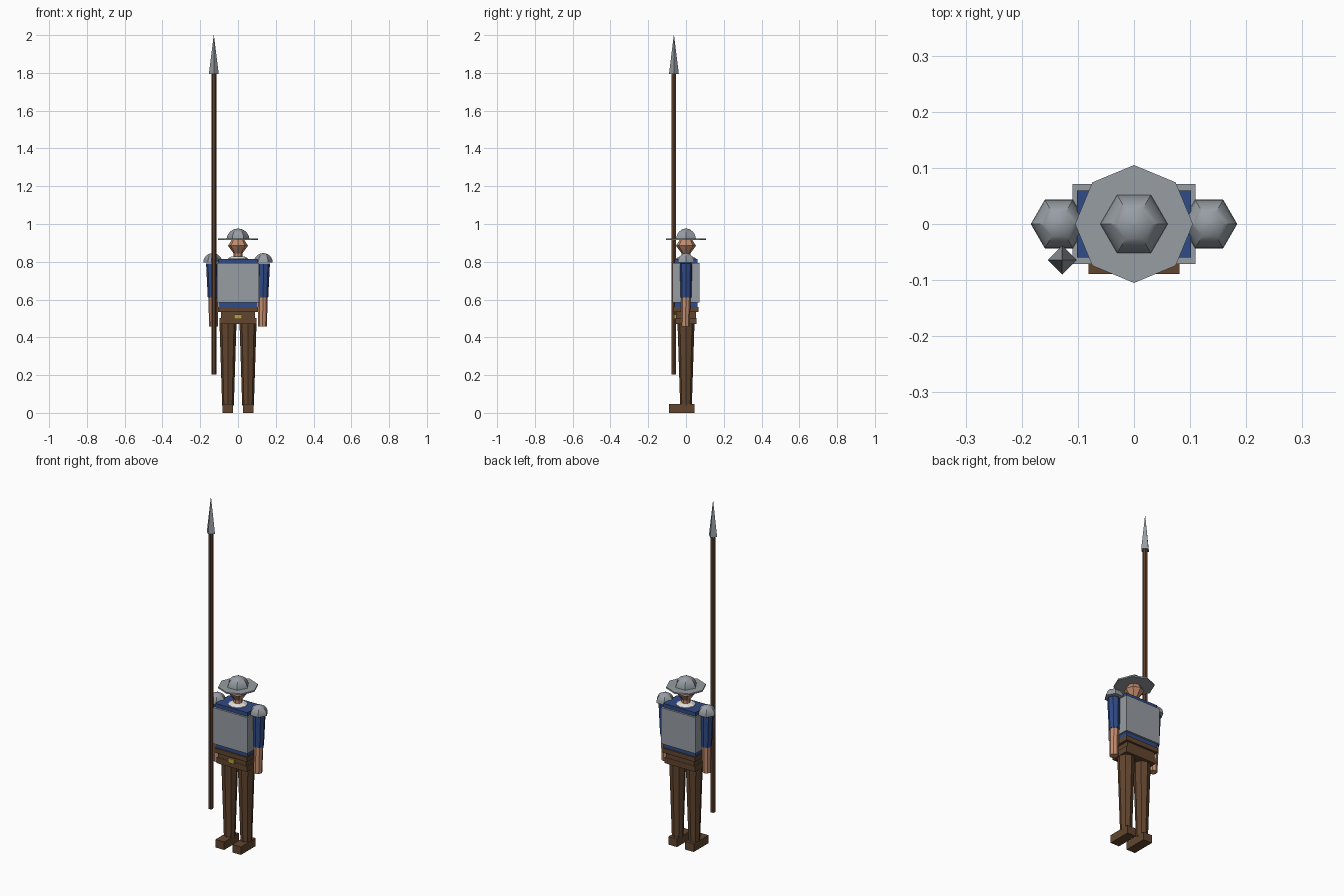
import bpy, math

cube = bpy.data.objects.get("Cube")
if cube:
    bpy.data.objects.remove(cube, do_unlink=True)


def material(name, rgb):
    m = bpy.data.materials.new(name)
    m.use_nodes = True
    m.diffuse_color = (*rgb, 1)
    m.node_tree.nodes["Principled BSDF"].inputs["Base Color"].default_value = (*rgb, 1)
    return m


steel = material("steel", (0.31, 0.34, 0.37))
blue = material("blue cloth", (0.03, 0.07, 0.24))
leather = material("brown leather", (0.12, 0.06, 0.028))
wood = material("dark wood", (0.105, 0.05, 0.024))
skin = material("skin", (0.55, 0.27, 0.16))
linen = material("white linen", (0.75, 0.74, 0.7))
gold = material("brass", (0.5, 0.34, 0.05))


def build(name, verts, faces, mat):
    mesh = bpy.data.meshes.new(name)
    mesh.from_pydata(verts, [], faces)
    mesh.materials.append(mat)
    obj = bpy.data.objects.new(name, mesh)
    bpy.context.collection.objects.link(obj)
    bpy.ops.object.select_all(action="DESELECT")
    obj.select_set(True)
    bpy.context.view_layer.objects.active = obj
    return obj


def box(name, x, y, z, mat):
    verts = [(a, b, c) for c in z for b in y for a in x]
    faces = [(0, 2, 3, 1), (4, 5, 7, 6), (0, 1, 5, 4),
             (2, 6, 7, 3), (0, 4, 6, 2), (1, 3, 7, 5)]
    return build(name, verts, faces, mat)


def lathe(name, rings, sides, mat):
    """Stack of regular rings, each (x, y, z, radius), capped at both ends."""
    verts, faces = [], []
    for x, y, z, r in rings:
        for i in range(sides):
            a = math.tau * i / sides
            verts.append((x + r * math.cos(a), y + r * math.sin(a), z))
    for k in range(len(rings) - 1):
        for i in range(sides):
            j = (i + 1) % sides
            a, b = k * sides, (k + 1) * sides
            faces.append((a + i, a + j, b + j, b + i))
    faces.append(tuple(reversed(range(sides))))
    faces.append(tuple(range(len(verts) - sides, len(verts))))
    return build(name, verts, faces, mat)


def dome(name, x, z, r, mat):
    steps = 6
    angles = [math.pi / 2 * k / steps for k in range(steps)] + [math.radians(89)]
    lathe(name, [(x, 0, z + r * math.sin(a), r * math.cos(a)) for a in angles], 6, mat)
    bpy.ops.object.shade_smooth_by_angle(angle=math.radians(30))


# Torso, breastplate, belt and hips
box("tunic", (-0.102, 0.102), (-0.06, 0.06), (0.55, 0.815), blue)
box("breastplate", (-0.11, 0.11), (-0.071, 0.071), (0.585, 0.793), steel)
box("belt", (-0.105, 0.105), (-0.066, 0.066), (0.533, 0.56), leather)
box("waist", (-0.09, 0.09), (-0.054, 0.054), (0.5, 0.54), leather)
box("hips", (-0.098, 0.098), (-0.056, 0.056), (0.47, 0.503), leather)
box("buckle", (-0.02, 0.02), (-0.064, -0.05), (0.497, 0.522), gold)

# Legs, shoes, arms and shoulder guards
for side, s in (("left", 1), ("right", -1)):
    lathe(side + "_leg", [(s * 0.053, 0, 0.04, 0.031), (s * 0.053, 0, 0.475, 0.045)], 8, leather)
    box(side + "_shoe", sorted((s * 0.026, s * 0.081)), (-0.089, 0.045), (0, 0.046), leather)
    lathe(side + "_sleeve", [(s * 0.132, 0, 0.61, 0.028), (s * 0.136, 0, 0.79, 0.033)], 8, blue)
    lathe(side + "_forearm", [(s * 0.13, -0.004, 0.458, 0.023), (s * 0.132, 0, 0.612, 0.025)], 8, skin)
    dome(side + "_shoulder_guard", s * 0.134, 0.796, 0.05, steel)

# Collar, neck and head
lathe("collar", [(0, 0, 0.8, 0.056), (0, 0, 0.818, 0.052), (0, 0, 0.828, 0.035)], 8, linen)
lathe("neck", [(0, 0, 0.8, 0.023), (0, 0, 0.855, 0.023)], 8, skin)
lathe("head", [(0, 0, 0.835, 0.016), (0, 0, 0.885, 0.053), (0, 0, 0.925, 0.027)], 8, skin)

# Brimmed helmet
lathe("helmet_brim", [(0, 0, 0.914, 0.105), (0, 0, 0.922, 0.105)], 8, steel)
dome("helmet_crown", 0, 0.915, 0.061, steel)

# Spear
sx, sy = -0.128, -0.064
lathe("spear_shaft", [(sx, sy, 0.203, 0.0135), (sx, sy, 1.8, 0.0135)], 6, wood)
lathe("spear_head", [(sx, sy, 1.795, 0.026), (sx, sy, 2.0, 0.0005)], 4, steel)
